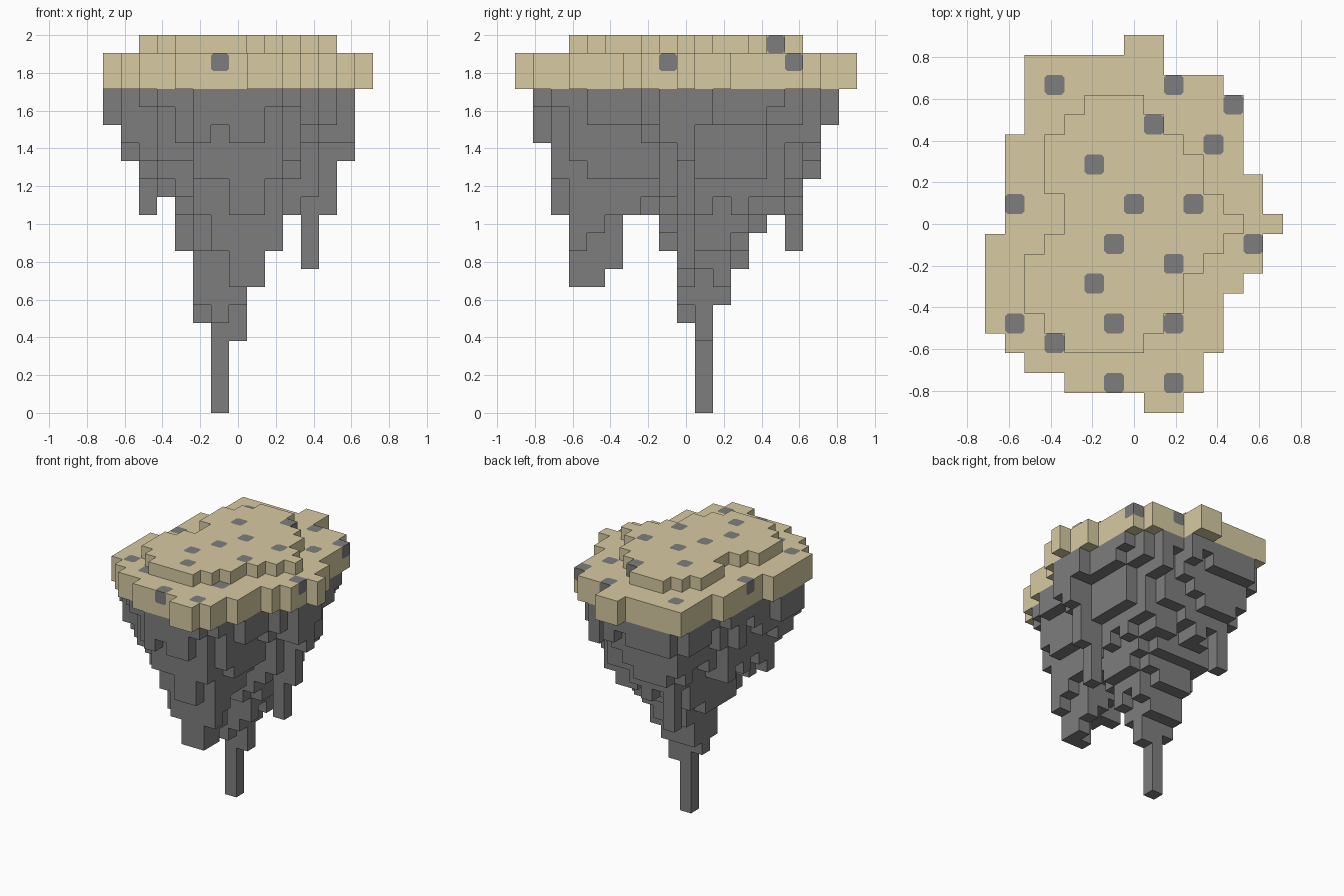
import bpy
import bmesh
import math
import random
from mathutils import Vector

random.seed(4)
cube = bpy.data.objects.get("Cube")
if cube:
    bpy.data.objects.remove(cube, do_unlink=True)

UNIT = 2 / 21                      # edge of one block
NX, NY = 15, 19                    # blocks across and deep
ROCK_TOP, SLAB_TOP = 18, 20        # layers where rock and sand slab end
SIDES = ((1, 0), (-1, 0), (0, 1), (0, -1))


def material(name, colour):
    mat = bpy.data.materials.new(name)
    mat.use_nodes = True
    mat.diffuse_color = (*colour, 1)
    mat.node_tree.nodes["Principled BSDF"].inputs["Base Color"].default_value = (*colour, 1)
    return mat


sand = material("sand", (0.68, 0.595, 0.36))
stone = material("grey stone", (0.208, 0.208, 0.21))


def cells_from_rows(first_row, rows):
    """Set of (column, row) cells from start and end of each row."""
    return {(i, first_row + k) for k, (a, b) in enumerate(rows) for i in range(a, b)}


# Row outlines of the sand slab and the raised plateau, front to back
slab = cells_from_rows(0, [
    (8, 10), (4, 11), (2, 11), (1, 12), (0, 12), (0, 12), (0, 13), (0, 14), (0, 14), (1, 15),
    (1, 14), (1, 14), (1, 13), (1, 13), (2, 13), (2, 13), (2, 12), (2, 9), (7, 9)])
plateau = cells_from_rows(3, [
    (4, 8), (3, 9), (2, 10), (2, 10), (2, 11), (3, 12), (4, 13),
    (4, 12), (3, 11), (3, 11), (3, 10), (4, 9), (5, 8)])

# Stones set flush in the top of the sand
stone_spots = [(3, 16), (9, 16), (12, 15), (8, 14), (11, 13), (5, 12), (1, 10), (7, 10),
               (10, 10), (6, 8), (13, 8), (9, 7), (5, 6), (1, 4), (6, 4), (9, 4),
               (3, 3), (6, 1), (9, 1)]

# Rock footprint: the slab without its loose corners
rock_cells = {(i, j) for i, j in slab if sum((i + a, j + b) in slab for a, b in SIDES) > 2}
outside = [(i, j) for i in range(-1, NX + 1) for j in range(-1, NY + 1)
           if (i, j) not in rock_cells]

# Lowest layer the rock reaches in each column and each row
column_floor = [16, 14, 11, 12, 9, 5, 0, 4, 7, 9, 10, 8, 11, 14, 18]
row_floor = [18, 15, 11, 7, 7, 8, 11, 11, 9, 5, 0, 6, 8, 10, 11, 9, 13, 16, 18]

# Hanging points and steps of the rock
spikes = {(6, 10): 0, (7, 10): 4, (5, 10): 5, (6, 9): 5, (6, 11): 6, (8, 10): 8,
          (11, 9): 8, (12, 9): 11, (13, 9): 14, (2, 6): 11, (1, 6): 14, (0, 6): 16,
          (4, 15): 9, (4, 16): 13, (4, 17): 16,
          (7, 3): 7, (8, 3): 7, (8, 4): 7, (7, 4): 9, (8, 5): 8,
          (6, 3): 9, (6, 4): 9, (5, 4): 9, (5, 3): 11, (9, 3): 9, (9, 4): 10,
          (10, 3): 14, (10, 4): 13, (5, 2): 13, (6, 2): 13, (9, 2): 13, (6, 1): 16}
for i in (7, 8):
    spikes.update({(i, 1): 15, (i, 2): 11})


def rock_bottom(i, j):
    if (i, j) in spikes:
        return spikes[i, j]
    edge = min(math.dist((i, j), cell) for cell in outside)
    rim = round(19 - 3 * edge + random.uniform(-0.9, 0.9))
    main_cone = math.floor(3 + 2.2 * math.dist((i, j), (6, 10)))
    front_cone = math.ceil(7 + 1.8 * max(0, math.dist((i, j), (7.5, 3.5)) - 0.8))
    inner = min(main_cone, front_cone, random.choice((11, 12)))
    return min(17, max(rim, inner, column_floor[i], row_floor[j]))


rock = {(i, j, k) for i, j in sorted(rock_cells) for k in range(rock_bottom(i, j), ROCK_TOP)}
stones = {(i, j, SLAB_TOP if (i, j) in plateau else SLAB_TOP - 1) for i, j in stone_spots}
slab_blocks = {(i, j, k) for i, j in slab for k in range(ROCK_TOP, SLAB_TOP)} - stones
plateau_blocks = {(i, j, SLAB_TOP) for i, j in plateau} - stones
filled = rock | stones | slab_blocks | plateau_blocks


def build(name, blocks, mats, chamfer=0):
    """Skin blocks, leaving out hidden faces; chamfer paints the face corners in mats[1]."""
    bm = bmesh.new()

    def add_face(points, index):
        verts = [bm.verts.new(Vector((p.x - NX / 2, p.y - NY / 2, p.z)) * UNIT) for p in points]
        bm.faces.new(verts).material_index = index

    for block in sorted(blocks):
        for axis in range(3):
            for sign in (-1, 1):
                step = [0, 0, 0]
                step[axis] = sign
                if tuple(b + s for b, s in zip(block, step)) in filled:
                    continue
                u, v = Vector(), Vector()
                u[(axis + 1) % 3] = 0.5 * sign
                v[(axis + 2) % 3] = 0.5
                centre = Vector(block) + Vector((0.5, 0.5, 0.5)) + Vector(step) / 2
                quad = [centre - u - v, centre + u - v, centre + u + v, centre - u + v]
                if not chamfer:
                    add_face(quad, 0)
                    continue
                octagon = []
                for n, corner in enumerate(quad):
                    before = corner.lerp(quad[n - 1], chamfer)
                    after = corner.lerp(quad[(n + 1) % 4], chamfer)
                    octagon += [before, after]
                    add_face([before, corner, after], 1)
                add_face(octagon, 0)
    bmesh.ops.remove_doubles(bm, verts=bm.verts, dist=UNIT / 100)
    bmesh.ops.dissolve_limit(bm, angle_limit=0.01, verts=bm.verts, edges=bm.edges,
                             delimit={'MATERIAL'})
    mesh = bpy.data.meshes.new(name)
    bm.to_mesh(mesh)
    bm.free()
    for mat in mats:
        mesh.materials.append(mat)
    bpy.context.collection.objects.link(bpy.data.objects.new(name, mesh))


build("rock_underside", rock, [stone])
build("sand_slab", slab_blocks, [sand])
build("sand_plateau", plateau_blocks, [sand])
build("surface_stones", stones, [stone, sand], chamfer=0.14)
